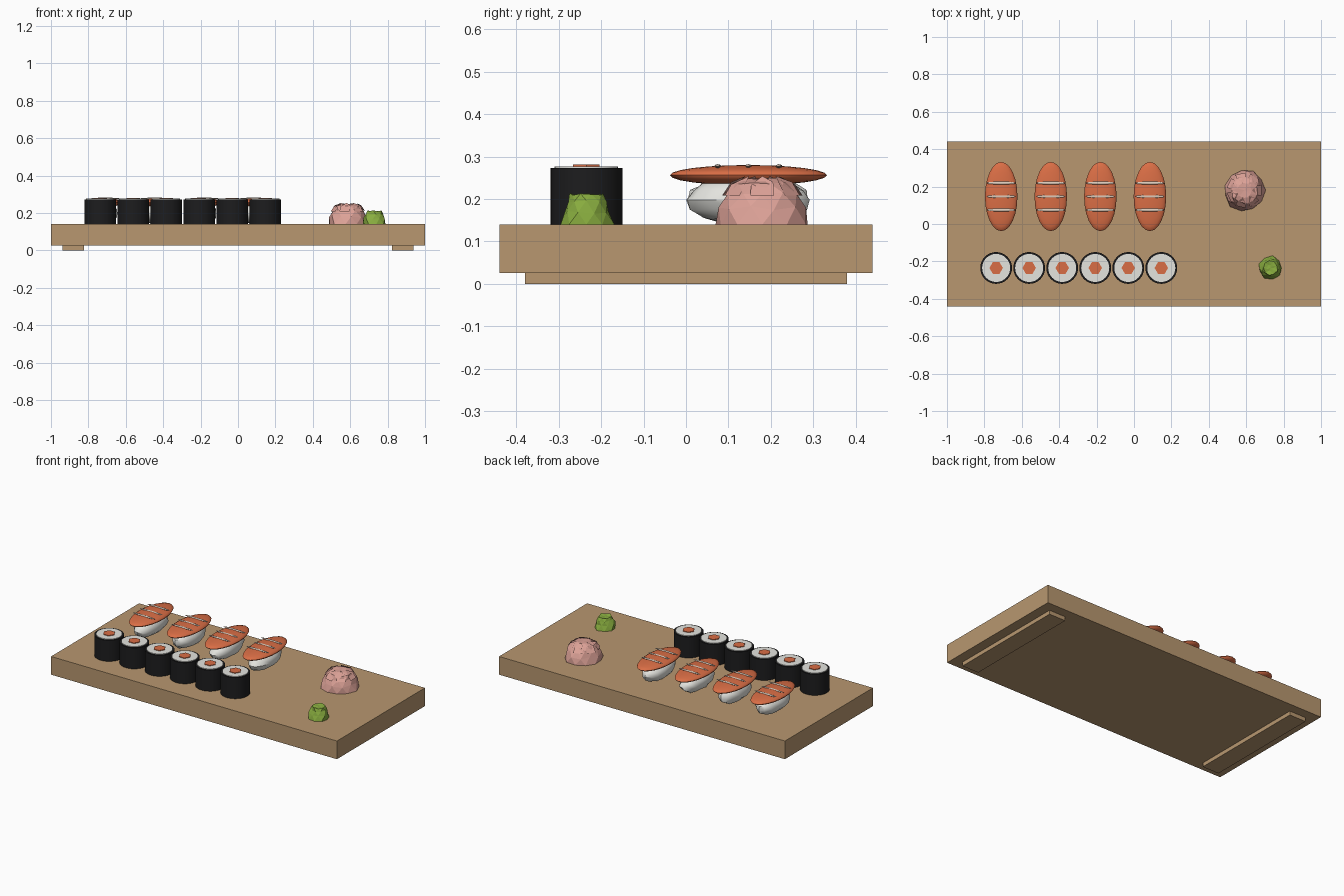
import bpy, bmesh, math, random
from mathutils import Matrix, Vector

random.seed(7)
old = bpy.data.objects.get("Cube")
if old:
    bpy.data.objects.remove(old, do_unlink=True)


def material(name, color):
    m = bpy.data.materials.new(name)
    m.use_nodes = True
    m.diffuse_color = (*color, 1)
    m.node_tree.nodes["Principled BSDF"].inputs["Base Color"].default_value = (*color, 1)
    return m


WOOD = material("light wood", (0.48, 0.31, 0.16))
NORI = material("black seaweed", (0.012, 0.012, 0.013))
RICE = material("rice white", (0.78, 0.78, 0.74))
SALMON = material("salmon orange", (0.70, 0.155, 0.06))
FAT = material("salmon stripe", (0.72, 0.60, 0.50))
GINGER = material("ginger pink", (0.72, 0.36, 0.31))
WASABI = material("wasabi green", (0.25, 0.42, 0.05))


def finish(bm, name, mat, smooth=False):
    bmesh.ops.recalc_face_normals(bm, faces=bm.faces)
    mesh = bpy.data.meshes.new(name)
    bm.to_mesh(mesh)
    bm.free()
    mesh.materials.append(mat)
    ob = bpy.data.objects.new(name, mesh)
    bpy.context.collection.objects.link(ob)
    if smooth:
        bpy.ops.object.select_all(action="DESELECT")
        ob.select_set(True)
        bpy.context.view_layer.objects.active = ob
        bpy.ops.object.shade_smooth_by_angle(angle=math.radians(40))
    return ob


def box(name, center, size, mat):
    bm = bmesh.new()
    bmesh.ops.create_cube(bm, size=1)
    bmesh.ops.scale(bm, vec=size, verts=bm.verts)
    bmesh.ops.translate(bm, vec=center, verts=bm.verts)
    return finish(bm, name, mat)


def disc(name, x, y, z0, z1, radius, sides, mat):
    bm = bmesh.new()
    bmesh.ops.create_cone(bm, cap_ends=True, segments=sides, radius1=radius,
                          radius2=radius, depth=z1 - z0)
    bmesh.ops.rotate(bm, matrix=Matrix.Rotation(math.pi / 2, 3, "Z"), verts=bm.verts)
    bmesh.ops.translate(bm, vec=(x, y, (z0 + z1) / 2), verts=bm.verts)
    return finish(bm, name, mat, sides > 12)


def ellipsoid(name, center, radii, mat, u=24, v=12, jitter=0.0, smooth=True, floor=None):
    bm = bmesh.new()
    bmesh.ops.create_uvsphere(bm, u_segments=u, v_segments=v, radius=1)
    for p in bm.verts:
        k = 1 + random.uniform(-jitter, jitter)
        p.co = Vector(center) + Vector([c * r * k for c, r in zip(p.co, radii)])
        if floor is not None:
            p.co.z = max(p.co.z, floor)
    return finish(bm, name, mat, smooth)


def mound(name, x, y, z, rings, sides, jitter, mat):
    """Crumpled heap lofted through rings of (radius, height), with a jagged crown."""
    bm = bmesh.new()
    loops = []
    for i, (r, h) in enumerate(rings):
        loop = []
        for s in range(sides):
            a = 2 * math.pi * (s + 0.5 * (i % 2)) / sides
            k = r * (1 + random.uniform(-jitter, jitter))
            dz = random.uniform(-jitter, jitter) * r if i else 0
            loop.append(bm.verts.new((x + k * math.cos(a), y + k * math.sin(a), z + h + dz)))
        loops.append(loop)
    for i, (a, b) in enumerate(zip(loops, loops[1:])):
        for s in range(sides):
            t = (s + 1) % sides
            if i % 2:
                bm.faces.new((a[s], a[t], b[t]))
                bm.faces.new((a[s], b[t], b[s]))
            else:
                bm.faces.new((a[s], a[t], b[s]))
                bm.faces.new((a[t], b[t], b[s]))
    bm.faces.new(loops[0])
    tip = bm.verts.new((x, y, z + rings[-1][1]))
    for s in range(sides):
        bm.faces.new((loops[-1][s], loops[-1][(s + 1) % sides], tip))
    return finish(bm, name, mat)


# Serving board on two feet
TOP = 0.14
box("board", (0, 0, 0.0825), (2, 0.88, 0.115), WOOD)
for side, x in (("right", -0.88), ("left", 0.88)):
    box(f"{side}_foot", (x, 0, 0.0125), (0.115, 0.76, 0.025), WOOD)

# Row of rolls: seaweed wrap, rice top and salmon core
for i in range(6):
    x, y = -0.737 + 0.1766 * i, -0.235
    disc(f"roll_wrap_{i}", x, y, TOP, 0.273, 0.085, 32, NORI)
    disc(f"roll_rice_{i}", x, y, TOP + 0.01, 0.277, 0.075, 32, RICE)
    disc(f"roll_core_{i}", x, y, TOP + 0.02, 0.281, 0.036, 6, SALMON)

# Salmon slices over pressed rice
for i in range(4):
    x, y = -0.71 + 0.265 * i, 0.147
    ellipsoid(f"rice_ball_{i}", (x, y, 0.198), (0.068, 0.143, 0.058), RICE,
              14, 8, 0.05, True, TOP)
    ellipsoid(f"salmon_slice_{i}", (x, y, 0.256), (0.087, 0.185, 0.024), SALMON)
    for j in (-1, 0, 1):
        ellipsoid(f"salmon_stripe_{i}_{j + 1}", (x, y + 0.072 * j, 0.277),
                  (0.08, 0.008, 0.005), FAT, 12, 6)

# Ginger heap, with folded slices lying on it
mound("ginger_heap", 0.59, 0.18, TOP,
      [(0.11, 0), (0.098, 0.04), (0.085, 0.075), (0.07, 0.098), (0.04, 0.108)],
      11, 0.07, GINGER)
for i in range(7):
    a = 2 * math.pi * i / 7
    bm = bmesh.new()
    pts = [(0.095, -0.3, 0.068), (0.095, 0.3, 0.068), (0.074, 0.35, 0.1),
           (0.04, 0, 0.114), (0.078, -0.35, 0.094)]
    bm.faces.new([bm.verts.new((0.59 + r * math.cos(a + d), 0.18 + r * math.sin(a + d), TOP + h))
                  for r, d, h in pts])
    finish(bm, f"ginger_fold_{i}", GINGER)

# Wasabi dab
mound("wasabi_dab", 0.73, -0.235, TOP,
      [(0.063, 0), (0.056, 0.03), (0.046, 0.055), (0.038, 0.072), (0.018, 0.068)],
      9, 0.09, WASABI)
